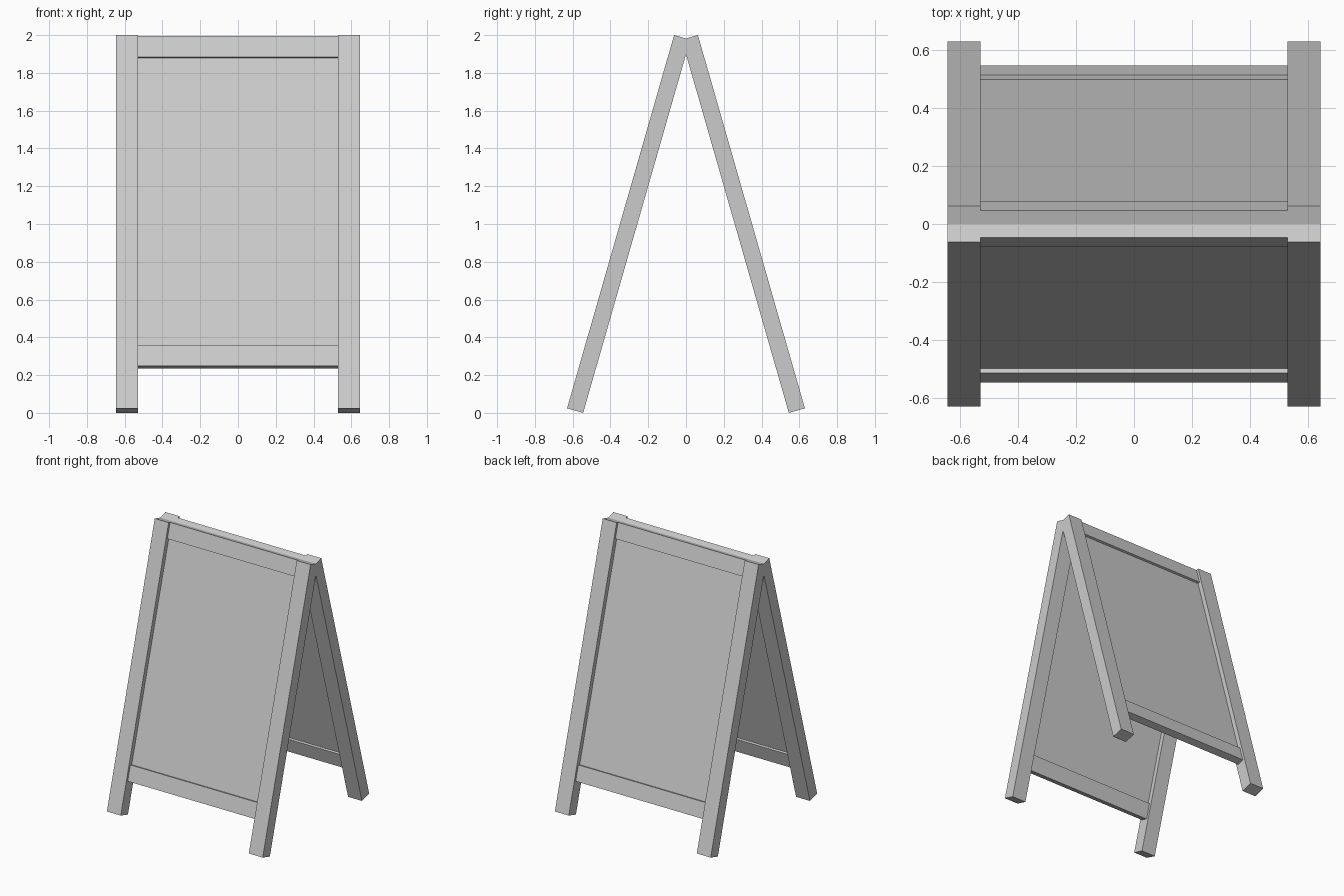
import bpy, bmesh
from math import sin, cos, radians
from mathutils import Vector

cube = bpy.data.objects.get("Cube")
if cube:
    bpy.data.objects.remove(cube)

# Dimensions of one leaning frame
TILT = radians(16)
THICK = 0.0885                  # leg depth
HALF_IN, HALF_OUT = 0.53, 0.645
LENGTH = (2 - THICK * sin(TILT)) / cos(TILT)
RAIL = 0.115                    # rail height
LOW = 0.239                     # underside of bottom rail

along = Vector((0, sin(TILT), cos(TILT)))
inward = Vector((0, cos(TILT), -sin(TILT)))
foot = Vector((0, -0.063, 2)) - along * LENGTH

grey = bpy.data.materials.new("Plain grey")
grey.use_nodes = True
grey.diffuse_color = (0.6, 0.6, 0.6, 1)
grey.node_tree.nodes["Principled BSDF"].inputs["Base Color"].default_value = (0.6, 0.6, 0.6, 1)


def board(name, x, inset, span, mirror_x=False):
    """Tilted board, mitred at the ridge and mirrored to the other frame."""
    bm = bmesh.new()
    bmesh.ops.create_cube(bm, size=1)
    for v in bm.verts:
        px = x[0] if v.co.x < 0 else x[1]
        depth = inset if v.co.y < 0 else THICK - inset
        s = span[0] if v.co.z < 0 else span[1]
        v.co = Vector((px, 0, 0)) + foot + along * s + inward * depth
    bmesh.ops.bisect_plane(bm, geom=bm.verts[:] + bm.edges[:] + bm.faces[:],
                           plane_co=(0, 0, 0), plane_no=(0, 1, 0), clear_outer=True)
    bmesh.ops.recalc_face_normals(bm, faces=bm.faces)
    mesh = bpy.data.meshes.new(name)
    bm.to_mesh(mesh)
    bm.free()
    mesh.materials.append(grey)
    obj = bpy.data.objects.new(name, mesh)
    bpy.context.collection.objects.link(obj)
    mirror = obj.modifiers.new("Mirror", 'MIRROR')
    mirror.use_axis = (mirror_x, True, False)
    return obj


inner = (-HALF_IN, HALF_IN)
# Four legs, two pairs of rails and two recessed panels
board("legs", (HALF_IN, HALF_OUT), 0, (0, LENGTH), mirror_x=True)
board("top_rails", inner, 0.0175, (LENGTH - RAIL, LENGTH))
board("bottom_rails", inner, 0.0175, (LOW, LOW + RAIL))
board("sign_panels", inner, 0.034, (LOW + RAIL, LENGTH - RAIL))
